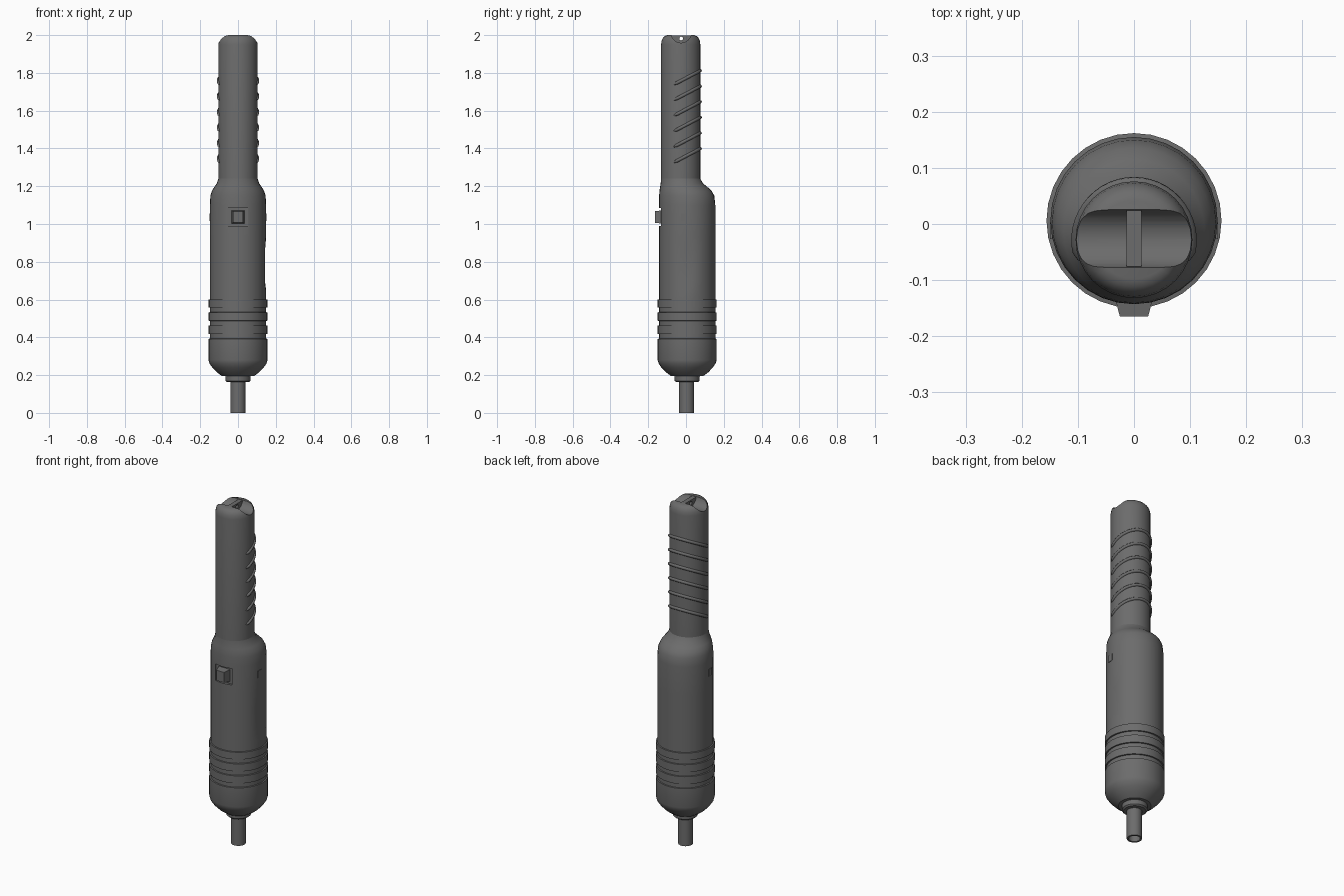
import bpy, bmesh
from math import sin, cos, pi, radians
from mathutils import Matrix, Vector

cube = bpy.data.objects.get("Cube")
if cube:
    bpy.data.objects.remove(cube, do_unlink=True)

grey = bpy.data.materials.new("dark_grey")
grey.use_nodes = True
GREY = (0.15, 0.15, 0.15, 1)
grey.diffuse_color = GREY
grey.node_tree.nodes["Principled BSDF"].inputs["Base Color"].default_value = GREY

BODY_Y, BARREL_Y = 0.006, -0.028
BODY_R, BARREL_R = 0.149, 0.104


def finish(name, bm):
    bmesh.ops.recalc_face_normals(bm, faces=bm.faces)
    mesh = bpy.data.meshes.new(name)
    bm.to_mesh(mesh)
    bm.free()
    mesh.materials.append(grey)
    obj = bpy.data.objects.new(name, mesh)
    bpy.context.collection.objects.link(obj)
    return obj


def select(obj):
    bpy.ops.object.select_all(action='DESELECT')
    obj.select_set(True)
    bpy.context.view_layer.objects.active = obj


def smooth(obj, angle=32):
    select(obj)
    bpy.ops.object.shade_smooth_by_angle(angle=radians(angle))


def loft(name, rings, sides=32, closed=False, right_limit=None):
    """Skin circles given as (z, radius, centre y); closed joins last to first."""
    bm = bmesh.new()
    loops = []
    for z, r, cy in rings:
        loops.append([bm.verts.new((r * cos(2 * pi * i / sides),
                                    cy + r * sin(2 * pi * i / sides), z))
                      for i in range(sides)])
    pairs = list(zip(loops, loops[1:]))
    if closed:
        pairs.append((loops[-1], loops[0]))
    else:
        bm.faces.new(loops[0])
        bm.faces.new(loops[-1])
    for a, b in pairs:
        for i in range(sides):
            j = (i + 1) % sides
            bm.faces.new((a[i], a[j], b[j], b[i]))
    if right_limit:
        limit, low, high = right_limit
        for v in bm.verts:
            if low <= v.co.z <= high:
                v.co.x = min(v.co.x, limit)
    return finish(name, bm)


def box(name, centre, size, front_scale=1.0):
    bm = bmesh.new()
    bmesh.ops.create_cube(bm, size=1)
    for v in bm.verts:
        if v.co.y < 0:
            v.co.x *= front_scale
            v.co.z *= 0.5 + front_scale / 2
        v.co = Vector(centre) + v.co * Vector(size)
    return finish(name, bm)


def rod_x(name, y, z, radius, length, sides=32):
    bm = bmesh.new()
    bmesh.ops.create_cone(bm, cap_ends=True, segments=sides, radius1=radius,
                          radius2=radius, depth=length,
                          matrix=Matrix.Translation((0, y, z)) @ Matrix.Rotation(pi / 2, 4, 'Y'))
    return finish(name, bm)


def cut(obj, cutter):
    mod = obj.modifiers.new("cut", 'BOOLEAN')
    mod.operation = 'DIFFERENCE'
    mod.solver = 'EXACT'
    mod.object = cutter
    select(obj)
    bpy.ops.object.modifier_apply(modifier=mod.name)
    bpy.data.objects.remove(cutter, do_unlink=True)


# Grip: rounded base, grip ridges, straight body and offset shoulder
profile = [(0.195, 0.085), (0.215, 0.112), (0.24, 0.136), (0.262, 0.151), (0.28, 0.156)]
for groove in (0.392, 0.462, 0.532):
    profile += [(groove, 0.156), (groove + 0.001, BODY_R),
                (groove + 0.025, BODY_R), (groove + 0.026, 0.156)]
profile += [(0.6, 0.156), (0.601, BODY_R), (0.65, BODY_R), (0.7, BODY_R), (0.85, BODY_R),
            (0.93, BODY_R), (1.1, BODY_R), (1.15, 0.146), (1.175, 0.138),
            (1.195, 0.126), (1.215, 0.112), (1.24, BARREL_R)]
rings = []
for z, r in profile:
    t = max(0, (BODY_R - r) / (BODY_R - BARREL_R)) if z > 1 else 0
    rings.append((z, r, BODY_Y + (BARREL_Y - BODY_Y) * t))
grip = loft("grip_body", rings, right_limit=(0.142, 0.69, 0.86))
cut(grip, box("switch_cutter", (0, -0.155, 1.037), (0.108, 0.06, 0.096)))
smooth(grip)

# Switch in its recess, and small side plates
box("switch_button", (0, -0.1425, 1.037), (0.074, 0.045, 0.072), 0.68)
for side, label in ((1, "left"), (-1, "right")):
    box(label + "_side_plate", (side * 0.147, -0.012, 1.035), (0.006, 0.03, 0.04))

# Barrel with rounded tip and a scooped slot across it
barrel = loft("barrel", [(z, r, BARREL_Y) for z, r in (
    (1.235, BARREL_R), (1.95, BARREL_R), (1.97, 0.101), (1.985, 0.094),
    (1.995, 0.084), (2.0, 0.07))])
cut(barrel, rod_x("slot_cutter", -0.026, 2.012, 0.053, 0.4))
smooth(barrel)

# Bridge across the slot, pierced by a small eyelet
bridge = box("slot_bridge", (0, -0.026, 1.976), (0.026, 0.1, 0.046))
cut(bridge, rod_x("eyelet_cutter", -0.026, 1.982, 0.01, 0.2, 12))
smooth(bridge)

# Six tilted ribs wrapping the back of the barrel
for n in range(6):
    curve = bpy.data.curves.new("rib", 'CURVE')
    curve.dimensions = '3D'
    curve.bevel_depth = 0.009
    curve.bevel_resolution = 2
    curve.use_fill_caps = True
    spline = curve.splines.new('POLY')
    steps = 28
    spline.points.add(steps)
    for i, p in enumerate(spline.points):
        a = radians(-20 + 220 * i / steps)
        y = 0.103 * sin(a)
        p.co = (0.103 * cos(a), BARREL_Y + y, 1.345 + 0.0825 * n + 0.53 * y, 1)
        p.radius = 0.4 if i in (0, steps) else 1
    curve.materials.append(grey)
    rib = bpy.data.objects.new("barrel_rib_%d" % (n + 1), curve)
    bpy.context.collection.objects.link(rib)
    select(rib)
    bpy.ops.object.convert(target='MESH')
    smooth(bpy.context.view_layer.objects.active, 60)

# Collar and hollow cable tube at the bottom
smooth(loft("collar", [(z, r, BODY_Y) for z, r in (
    (0.163, 0.058), (0.17, 0.066), (0.2, 0.067))]))
smooth(loft("cable_tube", [(z, r, 0.003) for z, r in (
    (0, 0.03), (0, 0.04), (0.17, 0.04), (0.17, 0.03))], 24, closed=True))
